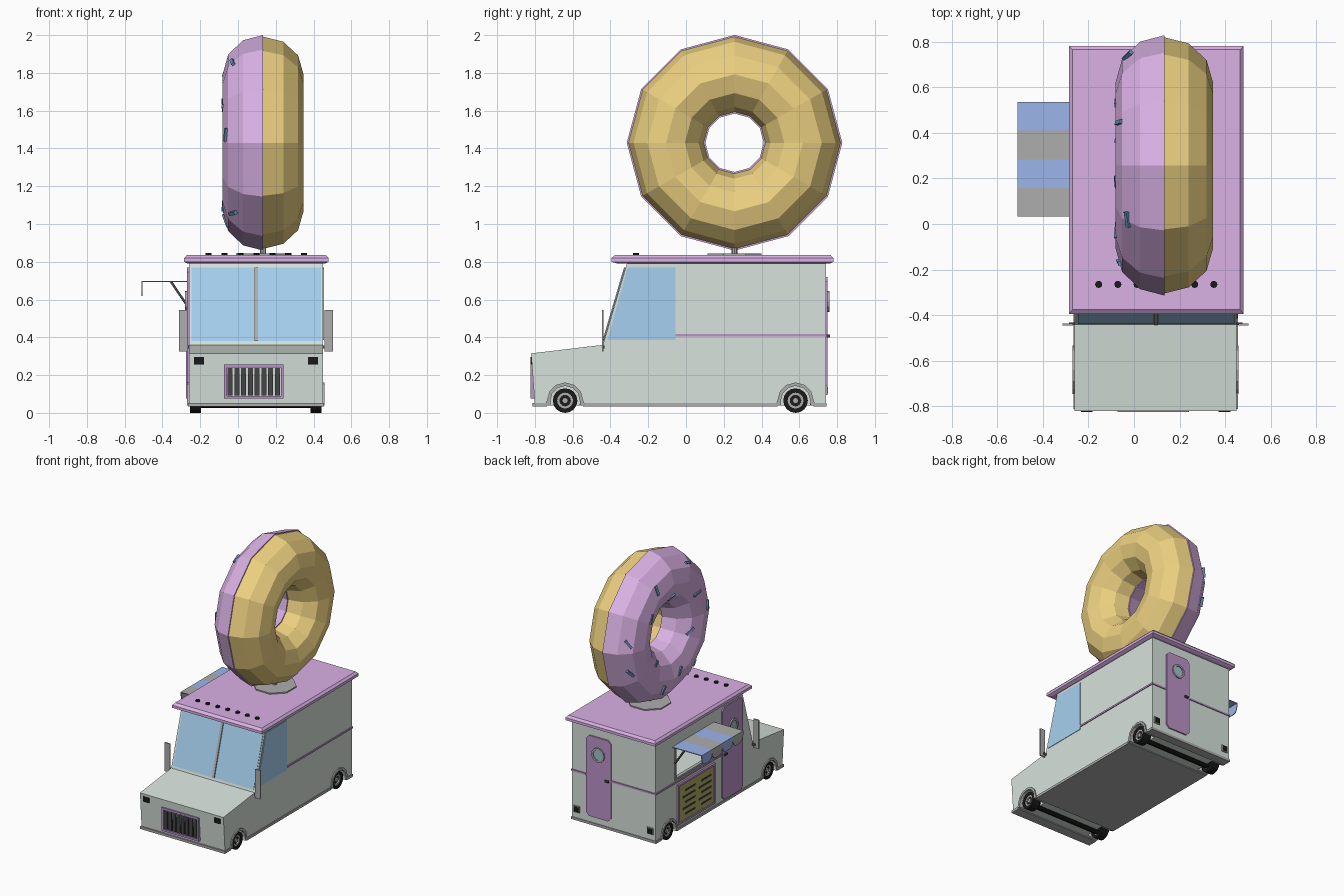
import bpy, bmesh, math, random
from mathutils import Vector, Matrix

if "Cube" in bpy.data.objects:
    bpy.data.objects.remove(bpy.data.objects["Cube"])

MATS = {}
COL = dict(body=(.68, .76, .71), pink=(.70, .44, .78), door=(.50, .29, .58), tan=(.85, .64, .22),
           glass=(.38, .63, .87), blue=(.33, .46, .82), black=(.01, .01, .01), dark=(.06, .06, .06),
           grey=(.42, .42, .42), olive=(.42, .40, .12), port=(.35, .55, .62), sprinkle=(.15, .30, .55))


def finish(name, bm, col):
    bmesh.ops.recalc_face_normals(bm, faces=bm.faces)
    me = bpy.data.meshes.new(name)
    bm.to_mesh(me)
    bm.free()
    ob = bpy.data.objects.new(name, me)
    bpy.context.collection.objects.link(ob)
    if col:
        if col not in MATS:
            MATS[col] = bpy.data.materials.new(col)
            MATS[col].diffuse_color = (*COL[col], 1)
        me.materials.append(MATS[col])
    return ob


def place(axis, p, t):
    """2D point + depth -> 3D; axis x: (y,z), y: (x,z), z: (x,y)"""
    return {'x': (t, p[0], p[1]), 'y': (p[0], t, p[1]), 'z': (p[0], p[1], t)}[axis]


def prism(name, pts, axis, a, b, col, top=None):
    bm = bmesh.new()
    lo = [bm.verts.new(place(axis, p, a)) for p in pts]
    hi = [bm.verts.new(place(axis, p, b)) for p in (top or pts)]
    bm.faces.new(lo)
    bm.faces.new(hi)
    for i in range(len(pts)):
        j = (i + 1) % len(pts)
        bm.faces.new((lo[i], lo[j], hi[j], hi[i]))
    return finish(name, bm, col)


def rect(a0, b0, a1, b1):
    return [(a0, b0), (a1, b0), (a1, b1), (a0, b1)]


def box(name, x0, x1, y0, y1, z0, z1, col):
    return prism(name, rect(x0, y0, x1, y1), 'z', z0, z1, col)


def ngon(cx, cy, r, n, off=0.0, sweep=math.tau):
    m = n if sweep == math.tau else n + 1
    return [(cx + r * math.cos(off + sweep * i / n), cy + r * math.sin(off + sweep * i / n)) for i in range(m)]


def rounded(a0, b0, a1, b1, c):
    return [(a0 + c, b0), (a1 - c, b0), (a1, b0 + c), (a1, b1 - c),
            (a1 - c, b1), (a0 + c, b1), (a0, b1 - c), (a0, b0 + c)]


def cut(ob, cutter):
    m = ob.modifiers.new('cut', 'BOOLEAN')
    m.operation, m.solver, m.object = 'DIFFERENCE', 'EXACT', cutter
    cutter.hide_render = True
    cutter.display_type = 'WIRE'


def ring(name, outer, inner, axis, a, b, col, closed=True):
    """Flat frame between two matching outlines"""
    bm = bmesh.new()
    L = [[bm.verts.new(place(axis, p, t)) for p in o] for o, t in ((outer, a), (outer, b), (inner, b), (inner, a))]
    n = len(outer)
    for i in range(n if closed else n - 1):
        j = (i + 1) % n
        for k in range(4):
            P, Q = L[k], L[(k + 1) % 4]
            bm.faces.new((P[i], P[j], Q[j], Q[i]))
    if not closed:
        for i in (0, n - 1):
            bm.faces.new([l[i] for l in L])
    return finish(name, bm, col)


XL, XR, XC = -.26, .45, .095

# body shell with wheel wells and serving opening
body = prism('van_body', [(-.80, .04), (-.82, .315), (-.44, .36), (-.31, .80), (.74, .80), (.74, .04)],
             'x', XL, XR, 'body')
for wy in (-.64, .58):
    for s, x0, x1 in (('left', -.30, -.17), ('right', .36, .50)):
        cut(body, prism('wheel_well_cutter_' + s, ngon(wy, .065, .082, 12), 'x', x0, x1, None))
cut(body, box('serving_cutter', -.30, .25, .05, .50, .44, .68, None))

# roof slab, chamfered at the top and bottom
R0, R1, R2 = rect(-.265, -.36, .46, .76), rect(-.285, -.395, .48, .78), rect(-.27, -.375, .465, .765)
prism('roof_lower', R0, 'z', .79, .80, 'pink', R1)
prism('roof_edge', R1, 'z', .80, .82, 'pink')
prism('roof_top', R1, 'z', .82, .836, 'pink', R2)
for i in range(7):
    prism('roof_light', ngon(-.155 + i * .0842, -.265, .016, 8), 'z', .835, .846, 'black')

# windshield, mullion and right cab window
wind = [(-.438, .38), (-.323, .77), (-.30, .77), (-.41, .38)]
prism('windshield_left', wind, 'x', -.245, .085, 'glass')
prism('windshield_right', wind, 'x', .107, .44, 'glass')
prism('windshield_mullion', [(y - .005, z) for y, z in wind], 'x', .087, .105, 'grey')
prism('cab_window', [(-.415, .387), (-.31, .765), (-.30, .77), (-.055, .77), (-.055, .387)], 'x', .44, .454, 'glass')

# front: headlights, grille, bumper skirt
for x in (-.207, .397):
    box('headlight', x - .026, x + .026, -.824, -.79, .257, .295, 'black')
ring('grille_frame', rect(-.073, .075, .242, .255), rect(-.058, .09, .227, .24), 'y', -.824, -.80, 'door')
for i in range(8):
    x = -.055 + i * .0357
    box('grille_slot', x, x + .027, -.820, -.795, .093, .237, 'dark')
for y0, y1 in ((-.812, -.735), (-.545, .485), (.675, .745)):
    box('lower_skirt', XL - .006, XR + .006, y0, y1, .033, .052, 'grey')

# wheels, axles and fenders
for wy in (-.64, .58):
    prism('axle', ngon(wy, .065, .038, 8), 'x', -.2, .39, 'black')
    for s in (-1, 1):
        X = lambda d: XC + s * d
        ring('tire', ngon(wy, .065, .065, 16), ngon(wy, .065, .042, 16), 'x', X(.29), X(.348), 'black')
        ring('wheel_rim', ngon(wy, .065, .043, 16), ngon(wy, .065, .028, 16), 'x', X(.295), X(.343), 'grey')
        prism('wheel_disc', ngon(wy, .065, .03, 16), 'x', X(.295), X(.333), 'black')
        prism('wheel_hub', ngon(wy, .065, .016, 8), 'x', X(.33), X(.342), 'grey')
        arc = lambda r, f: [(wy + r + f, .04)] + ngon(wy, .065, r, 6, 0, math.pi) + [(wy - r - f, .04)]
        ring('fender', arc(.096, .01), arc(.078, 0), 'x', X(.345), X(.364), 'grey', closed=False)

# side mirrors on short arms
for s in (-1, 1):
    a, b = sorted((XC + s * .363, XC + s * .408))
    box('side_mirror', a, b, -.446, -.436, .325, .545, 'grey')
    a, b = sorted((XC + s * .345, XC + s * .38))
    box('mirror_arm', a, b, -.444, -.432, .34, .358, 'dark')

# pink trim line on the sides and rear
box('trim_right', XR, XR + .006, -.055, .745, .405, .418, 'door')
for y0, y1 in ((-.05, .03), (.03, .745)):
    box('trim_left', XL - .006, XL, y0, y1, .405, .418, 'door')
for x0, x1 in ((XL - .006, .12), (.33, XR + .006)):
    box('trim_rear', x0, x1, .74, .747, .405, .418, 'door')


# doors with porthole and knob
def door(name, a0, a1, z0, z1, axis, t, s, knob):
    c = (a0 + a1) / 2
    prism(name, rounded(a0, z0, a1, z1, .025), axis, t, t + s * .010, 'door')
    ring(name + '_porthole_rim', ngon(c, .59, .055, 12), ngon(c, .59, .040, 12), axis, t, t + s * .02, 'grey')
    prism(name + '_porthole_glass', ngon(c, .59, .042, 12), axis, t, t + s * .014, 'port')
    prism(name + '_knob', rect(knob - .015, .40, knob + .015, .415), axis, t, t + s * .022, 'dark')


door('rear_door', .115, .325, .10, .72, 'y', .74, 1, .145)
door('side_door', -.31, -.06, .06, .77, 'x', XL, -1, -.09)
for x in (-.215, .41):
    box('tail_light_frame', x - .025, x + .025, .74, .748, .095, .145, 'grey')
    box('tail_light', x - .018, x + .018, .74, .752, .102, .138, 'black')

# menu board: frame, panel and blank strips
ring('menu_frame', rect(.03, .075, .48, .385), rect(.045, .09, .465, .37), 'x', XL, XL - .014, 'door')
box('menu_panel', XL - .008, XL, .045, .465, .09, .37, 'olive')
for c in (.075, .27):
    for i in range(5):
        z = .125 + i * .045
        box('menu_strip', XL - .011, XL - .005, c, c + (.15 if i % 2 else .12), z, z + .013, 'dark')
ring('serving_frame', rect(.04, .43, .51, .69), rect(.055, .445, .495, .675), 'x', XL - .006, XL + .02, 'grey')

# striped awning with scalloped flap and braces
for i in range(4):
    y0 = .032 + i * .126
    c = 'blue' if i % 2 else 'grey'
    box('awning_stripe', -.508, XL, y0, y0 + .126, .692, .698, c)
    scallop = [(y0, .698), (y0, .67)] + ngon(y0 + .063, .67, .063, 8, math.pi, math.pi)[1:-1] + \
              [(y0 + .126, .67), (y0 + .126, .698)]
    prism('awning_scallop', [(y, max(z, .618)) for y, z in scallop], 'x', -.510, -.505, c)
for y in (.05, .515):
    prism('awning_brace', [(-.36, .692), (-.345, .692), (-.26, .565), (-.275, .565)], 'y', y - .006, y + .006, 'dark')

# donut sign: two twelve-sided half rings
DX, DY, DZ, RM = .133, .257, 1.43, .3625


def half_donut(name, minor, depth, s, col):
    bm = bmesh.new()
    rows = []
    for i in range(12):
        a = math.tau * i / 12
        row = []
        for k in range(7):
            t = math.pi * k / 6
            r = RM + minor * math.cos(t)
            row.append(bm.verts.new((DX + s * depth * math.sin(t), DY + r * math.cos(a), DZ + r * math.sin(a))))
        rows.append(row)
    for i in range(12):
        A, B = rows[i], rows[(i + 1) % 12]
        for k in range(7):
            m = (k + 1) % 7
            bm.faces.new((A[k], A[m], B[m], B[k]))
    finish(name, bm, col)


half_donut('donut_dough', .199, .214, 1, 'tan')
half_donut('donut_icing', .208, .214, -1, 'pink')

# sprinkles lying on the icing
random.seed(4)
for i in range(13):
    a = math.tau * (i + .3) / 13
    t = math.radians((50, 95, 70, 120)[i % 4])
    r = RM + .203 * math.cos(t)
    radial = Vector((0, math.cos(a), math.sin(a)))
    n = radial * math.cos(t) + Vector((-math.sin(t), 0, 0))
    tang = Vector((0, -math.sin(a), math.cos(a)))
    d = Matrix.Rotation(random.uniform(0, math.pi), 3, n) @ tang
    rot = Matrix((d, n.cross(d), n)).transposed().to_4x4()
    p = Vector((DX - .207 * math.sin(t), DY + r * math.cos(a) * .985, DZ + r * math.sin(a) * .985))
    ob = box('sprinkle', -.035, .035, -.009, .009, -.006, .012, 'sprinkle')
    ob.data.transform(Matrix.Translation(p) @ rot)

# sign post and octagonal base
prism('sign_base', ngon(DX, DY, .155, 8, math.pi / 8), 'z', .834, .845, 'grey')
prism('sign_post', ngon(DX, DY, .016, 8), 'z', .84, .90, 'grey')

for m in bpy.data.materials:
    if m.users and not m.is_grease_pencil:
        m.use_nodes = True
        m.node_tree.nodes["Principled BSDF"].inputs["Base Color"].default_value = m.diffuse_color
